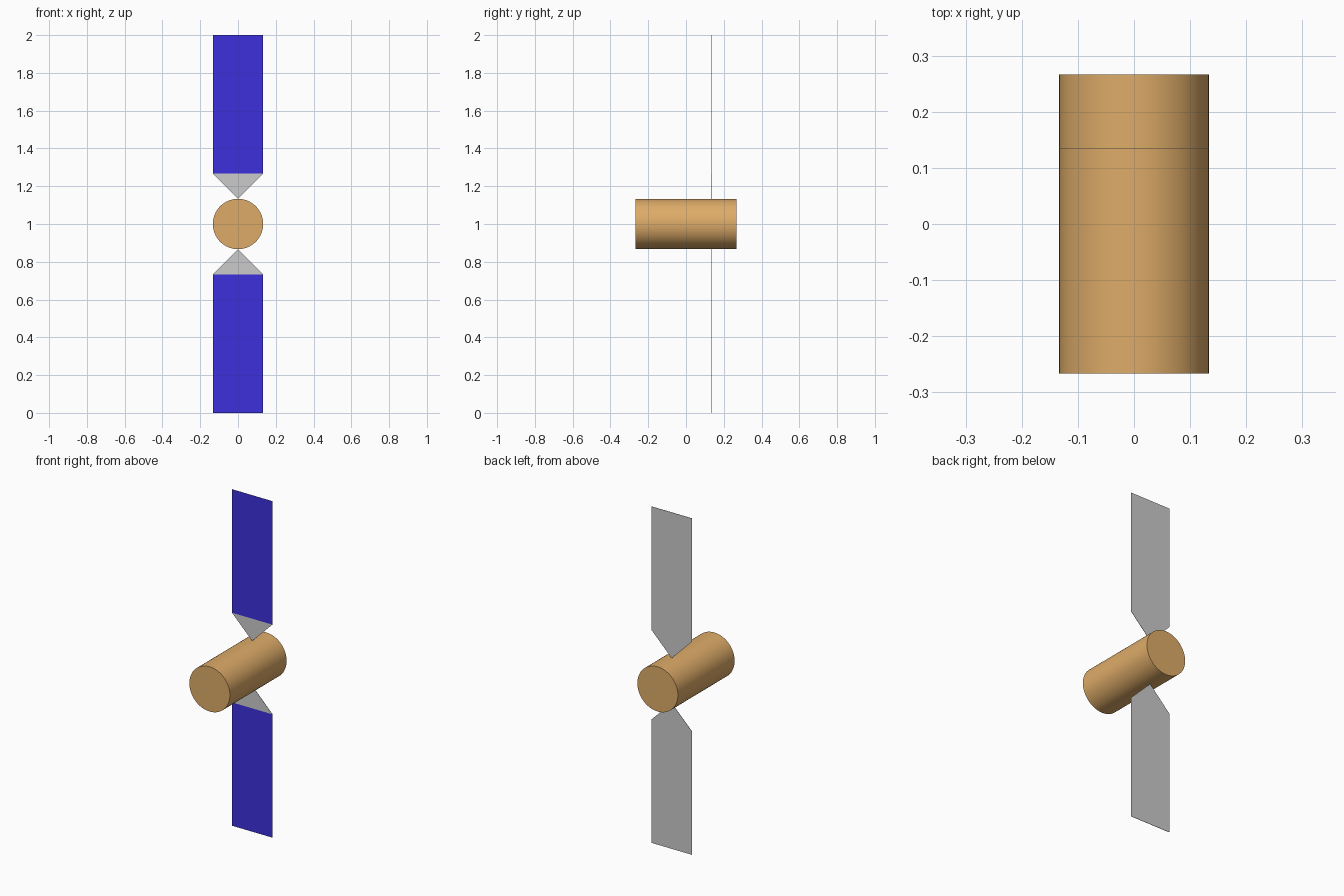
import bpy, bmesh, math

if "Cube" in bpy.data.objects:
    bpy.data.objects.remove(bpy.data.objects["Cube"])

R = 2 / 15          # body radius, also half the panel width
MID = 1.0           # height of the body axis


def material(name, color):
    m = bpy.data.materials.new(name)
    m.diffuse_color = color
    m.use_nodes = True
    m.node_tree.nodes["Principled BSDF"].inputs["Base Color"].default_value = m.diffuse_color
    return m


def plate(name, outline, y, depth=0.0, mat=None):
    """Flat x-z outline facing -y, optionally thickened backwards."""
    bm = bmesh.new()
    face = bm.faces.new([bm.verts.new((x, y, z)) for x, z in outline])
    face.normal_update()
    if face.normal.y > 0:
        face.normal_flip()
    if depth:
        ext = bmesh.ops.extrude_face_region(bm, geom=[face], use_keep_orig=True)
        verts = [g for g in ext["geom"] if isinstance(g, bmesh.types.BMVert)]
        bmesh.ops.translate(bm, verts=verts, vec=(0, depth, 0))
        bmesh.ops.recalc_face_normals(bm, faces=bm.faces)
    mesh = bpy.data.meshes.new(name)
    bm.to_mesh(mesh)
    bm.free()
    obj = bpy.data.objects.new(name, mesh)
    bpy.context.collection.objects.link(obj)
    if mat:
        mesh.materials.append(mat)
    return obj


gold = material("gold_foil", (0.73, 0.41, 0.14, 1))
blue = material("solar_blue", (0.047, 0.03, 0.72, 1))

# Cylindrical body lying along y
bpy.ops.mesh.primitive_cylinder_add(vertices=64, radius=R, depth=4 * R,
                                    location=(0, 0, MID),
                                    rotation=(math.pi / 2, 0, 0))
body = bpy.context.object
body.name = "body"
body.data.materials.append(gold)
bpy.ops.object.shade_smooth_by_angle(angle=math.radians(40))

# Upper and lower panels: grey pointed backing with blue cells on the front
for side, s in (("upper", 1), ("lower", -1)):
    tip, base, end = MID + s * R, MID + s * 2 * R, MID + s
    plate(side + "_panel_backing",
          [(0, tip), (R, base), (R, end), (-R, end), (-R, base)], R, 0.0015)
    plate(side + "_solar_cells",
          [(-R, base), (R, base), (R, end), (-R, end)], R - 0.0008, mat=blue)
